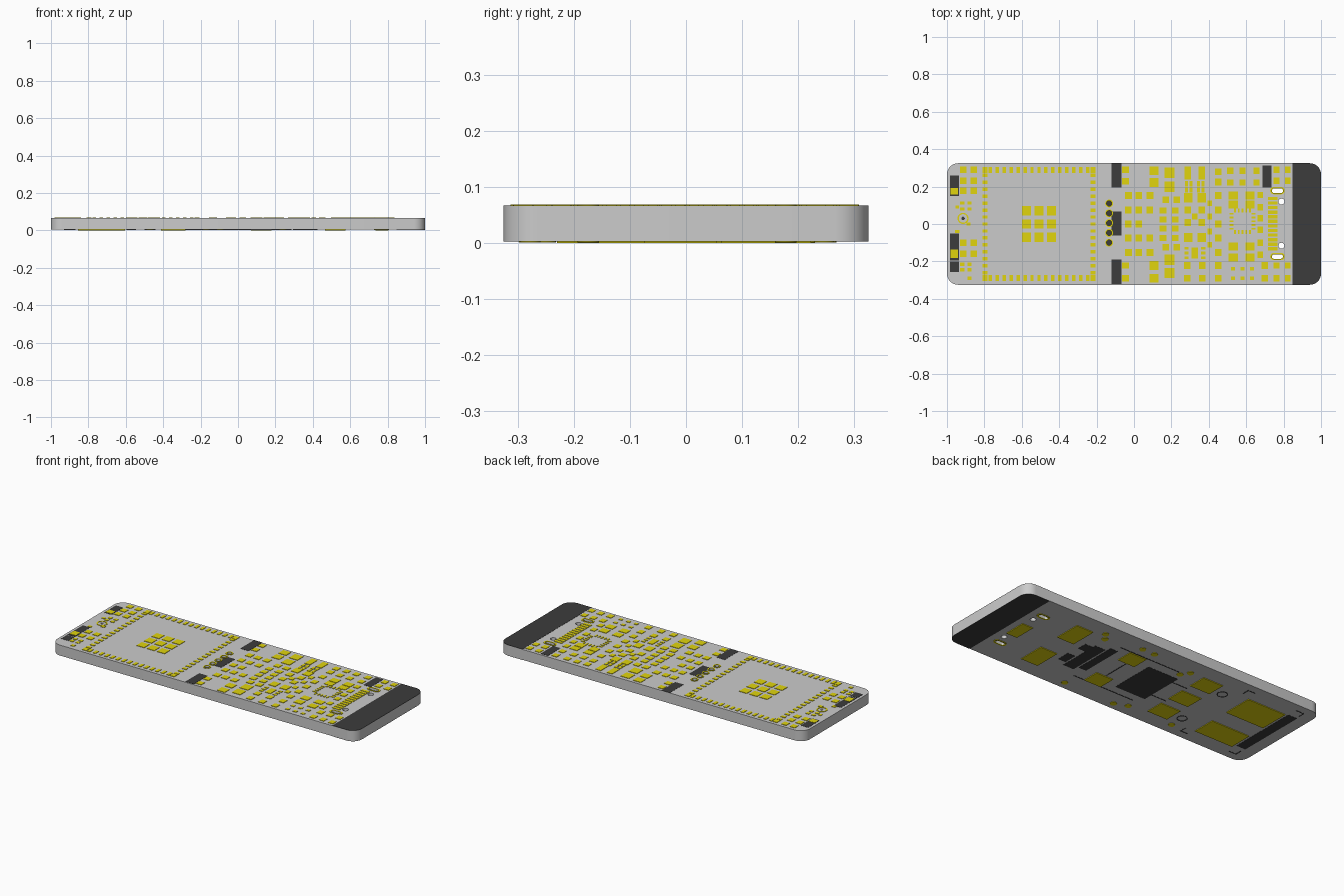
import bpy, bmesh, math

BOT, TOP, LIFT = 0.004, 0.066, 0.0685      # board underside, board top, pad top


def material(name, rgb):
    m = bpy.data.materials.new(name)
    m.diffuse_color = (*rgb, 1)
    return m


GOLD = material("gold", (0.75, 0.66, 0.004))
BLACK = material("black_ink", (0.045, 0.045, 0.045))


def arc(cx, cy, r, a0, a1, n):
    return [(cx + r * math.cos(math.radians(a0 + (a1 - a0) * i / n)),
             cy + r * math.sin(math.radians(a0 + (a1 - a0) * i / n))) for i in range(n + 1)]


def rrect(cx, cy, w, h, r, n=8):
    pts = []
    for k, (sx, sy) in enumerate([(1, 1), (-1, 1), (-1, -1), (1, -1)]):
        pts += arc(cx + sx * (w / 2 - r), cy + sy * (h / 2 - r), r, 90 * k, 90 * k + 90, n)
    return pts


def circle(cx, cy, r, n=20):
    return arc(cx, cy, r, 0, 360, n)[:-1]


def plate(name, loops, z0, z1, mat=None):
    """Flat plate from 2D loops; inner loops become holes."""
    cu = bpy.data.curves.new(name, 'CURVE')
    cu.dimensions, cu.fill_mode, cu.extrude = '2D', 'BOTH', (z1 - z0) / 2
    for pts in loops:
        s = cu.splines.new('POLY')
        s.points.add(len(pts) - 1)
        for p, (x, y) in zip(s.points, pts):
            p.co = (x, y, 0, 1)
        s.use_cyclic_u = True
    tmp = bpy.data.objects.new(name + "_outline", cu)
    bpy.context.collection.objects.link(tmp)
    bpy.context.view_layer.update()
    me = bpy.data.meshes.new_from_object(tmp.evaluated_get(bpy.context.evaluated_depsgraph_get()))
    bpy.data.objects.remove(tmp)
    bm = bmesh.new()
    bm.from_mesh(me)
    bmesh.ops.remove_doubles(bm, verts=bm.verts, dist=1e-5)
    bmesh.ops.translate(bm, verts=bm.verts, vec=(0, 0, (z0 + z1) / 2))
    bmesh.ops.recalc_face_normals(bm, faces=bm.faces)
    bm.to_mesh(me)
    bm.free()
    ob = bpy.data.objects.new(name, me)
    bpy.context.collection.objects.link(ob)
    me.materials.clear()
    if mat:
        me.materials.append(mat)
    bpy.ops.object.select_all(action='DESELECT')
    ob.select_set(True)
    bpy.context.view_layer.objects.active = ob
    bpy.ops.object.shade_smooth_by_angle(angle=math.radians(30))
    return ob


def pads(name, rects, z0=TOP, z1=LIFT, mat=GOLD):
    """One object made of boxes (cx, cy, width, depth)."""
    bm = bmesh.new()
    for cx, cy, w, h in rects:
        vs = bmesh.ops.create_cube(bm, size=1)["verts"]
        for v in vs:
            v.co = (cx + v.co.x * w, cy + v.co.y * h, (z0 + z1) / 2 + v.co.z * (z1 - z0))
    me = bpy.data.meshes.new(name)
    bm.to_mesh(me)
    bm.free()
    me.materials.append(mat)
    bpy.context.collection.objects.link(bpy.data.objects.new(name, me))


def grid(xs, ys, w, h):
    return [(x, y, w, h) for x in xs for y in ys]


# Board with drilled holes and connector slots
pins = [(-0.133, 0.11 - 0.0525 * i) for i in range(5)]
pegs = [(0.788, 0.12), (0.788, -0.116)]
slots = [(0.767, 0.178), (0.767, -0.174)]
VIA = (-0.914, 0.03)
holes = [circle(*p, 0.014) for p in pins] + [circle(*p, 0.016) for p in pegs]
holes += [rrect(*s, 0.06, 0.024, 0.0119) for s in slots] + [circle(*VIA, 0.007)]
plate("board", [rrect(0, 0, 2, 0.65, 0.06)] + holes, BOT, TOP)

# Ink band over the connector end, both faces
band = [(0.847, -0.325)] + arc(0.94, -0.265, 0.06, -90, 0, 8) + arc(0.94, 0.265, 0.06, 0, 90, 8) + [(0.847, 0.325)]
plate("end_band_top", [band], TOP, TOP + 0.001, BLACK)
plate("end_band_bottom", [band], BOT - 0.001, BOT, BLACK)

# Plated rings around holes and slots, both faces
for side, z0, z1 in (("top", TOP, LIFT), ("bottom", 0.001, BOT)):
    for i, s in enumerate(slots):
        plate(f"slot_ring_{side}_{i}", [rrect(*s, 0.078, 0.038, 0.0189), rrect(*s, 0.06, 0.024, 0.0119)], z0, z1, GOLD)
for i, p in enumerate(pins):
    plate(f"pin_ring_{i}", [circle(*p, 0.021), circle(*p, 0.014)], TOP, LIFT, GOLD)
plate("via_ring", [circle(*VIA, 0.03), circle(*VIA, 0.023)], TOP, LIFT, GOLD)

# Module footprint: perimeter pads, corner pads, thermal grid
MX = -0.508
steps = [-0.26 + 0.52 * i / 14 for i in range(15)]
pads("module_pads",
     grid([MX - 0.289, MX + 0.289], steps, 0.028, 0.018)
     + grid([MX + s for s in steps], [-0.289, 0.289], 0.018, 0.034)
     + grid([MX - 0.289, MX + 0.289], [-0.289, 0.289], 0.028, 0.034)
     + grid([MX - 0.067, MX, MX + 0.067], [-0.07, 0, 0.07], 0.05, 0.05))

# Ink labels on the top face
pads("top_labels", [(-0.96, 0.205, 0.048, 0.11), (-0.96, -0.122, 0.048, 0.145), (-0.96, -0.228, 0.048, 0.055),
                    (-0.094, 0.26, 0.055, 0.13), (-0.094, 0.003, 0.055, 0.13), (-0.094, -0.255, 0.055, 0.13),
                    (0.711, 0.255, 0.048, 0.118)], TOP, TOP + 0.001, BLACK)

# Left end buttons and small parts
pads("left_end_pads",
     grid([-0.912, -0.856], [0.29, 0.232, 0.178], 0.034, 0.034)
     + grid([-0.912, -0.856], [-0.1, -0.16], 0.034, 0.034)
     + grid([-0.918, -0.88], [0.112, 0.08, -0.215, -0.245], 0.022, 0.018)
     + [(-0.96, 0.175, 0.04, 0.036), (-0.96, -0.158, 0.04, 0.045), (-0.945, 0.09, 0.02, 0.016),
        (-0.885, 0.0, 0.022, 0.018), (-0.945, -0.04, 0.022, 0.018), (-0.88, -0.29, 0.022, 0.018)])

# Passive parts right of the module
pads("passive_pads",
     grid([-0.045], [0.29, 0.228, -0.222, -0.29], 0.036, 0.034)
     + grid([-0.03, 0.025, 0.085], [0.152, -0.152], 0.036, 0.036)
     + grid([-0.03, 0.025, 0.085], [0.075, -0.075], 0.034, 0.036)
     + grid([-0.03, 0.025], [0.0], 0.034, 0.036)
     + grid([0.107], [0.285, 0.222, -0.222, -0.29], 0.05, 0.046)
     + grid([0.19], [0.275, 0.2, -0.19, -0.262], 0.055, 0.056)
     + grid([0.155, 0.22], [0.072, 0.024, -0.024, -0.075], 0.036, 0.032)
     + grid([0.17, 0.228], [0.13, -0.125], 0.036, 0.034))

# Regulator and driver chips in the middle
pads("chip_pads",
     grid([0.288, 0.362], [0.29, 0.256, 0.075, 0.008], 0.036, 0.036)
     + grid([0.28, 0.305, 0.345, 0.37], [0.215, 0.182], 0.016, 0.028)
     + grid([0.29, 0.362], [0.14, -0.072], 0.044, 0.05)
     + grid([0.285, 0.365], [-0.222, -0.29], 0.034, 0.036)
     + grid([0.28, 0.37], [-0.13, -0.155, -0.18], 0.022, 0.014)
     + [(0.325, -0.155, 0.034, 0.06), (0.325, 0.04, 0.03, 0.03)]
     + grid([0.45], [0.28, 0.225, 0.152, 0.075, 0.0, -0.075, -0.152, -0.222, -0.29], 0.034, 0.036)
     + grid([0.405], [0.11, 0.04, -0.04, -0.11], 0.026, 0.03))

# Leadless chip with a ring of fine pads
CX, CY = 0.58, 0.015
fine = [-0.04 + 0.02 * i for i in range(5)]
pads("leadless_chip_pads",
     grid([CX - 0.058, CX + 0.058], [CY + s for s in fine], 0.022, 0.009)
     + grid([CX + s for s in fine], [CY - 0.058, CY + 0.058], 0.009, 0.022))
pads("chip_support_pads",
     grid([0.53, 0.62], [0.152, 0.105, -0.12, -0.18], 0.05, 0.042)
     + grid([0.515, 0.58, 0.655], [0.285, 0.222], 0.034, 0.034)
     + grid([0.53, 0.58, 0.63], [-0.24, -0.29], 0.022, 0.018)
     + grid([0.675], [0.155, 0.09, 0.03, -0.03, -0.1, -0.165], 0.03, 0.034))

# Connector contacts and end passives
pads("connector_pads",
     grid([0.741], [0.002 + 0.0245 * (i - 5.5) for i in range(12)], 0.05, 0.017)
     + grid([0.762, 0.822], [0.29, 0.232, -0.222, -0.29], 0.032, 0.034)
     + grid([0.7], [-0.222, -0.29], 0.034, 0.036))

# Underside: battery, switch and test pads
pads("underside_pads",
     [(-0.73, 0.118, 0.25, 0.18), (-0.73, -0.155, 0.25, 0.14), (0.77, -0.01, 0.07, 0.13)]
     + grid([-0.347], [0.175, 0.0, -0.17], 0.13, 0.11)
     + grid([0.52], [0.143, -0.15], 0.11, 0.16)
     + grid([0.125], [0.135, -0.138], 0.11, 0.1), 0, BOT)
for i, p in enumerate([(0.4, 0.246), (0.37, 0.205), (0.15, 0.25), (0.07, 0.25), (-0.167, 0.175), (-0.2, 0.22),
                       (0.24, -0.277), (-0.095, -0.28), (-0.17, -0.25), (-0.47, -0.255)]):
    plate(f"test_point_{i}", [circle(*p, 0.018)], 0.001, BOT, GOLD)

# Underside ink: labels, traces, corner marks and rings
pads("underside_labels", [(-0.09, -0.005, 0.2, 0.27), (-0.9, 0.005, 0.06, 0.42), (0.33, -0.01, 0.07, 0.26),
                          (0.26, 0.02, 0.05, 0.26), (0.4, -0.07, 0.05, 0.08), (0.39, 0.07, 0.05, 0.06)],
     BOT - 0.001, BOT, BLACK)
marks = [(0.2 * k - 0.05, s * 0.19, 0.2, 0.006) for k in (0, 1) for s in (-1, 1)]
for s in (-1, 1):
    marks += [(-0.57, s * 0.275, 0.05, 0.006), (-0.548, s * 0.255, 0.006, 0.04),
              (-0.9, s * 0.275, 0.05, 0.006), (-0.925, s * 0.255, 0.006, 0.04),
              (-0.24, s * 0.085, 0.1, 0.006), (0.12, s * 0.04, 0.006, 0.08)]
pads("underside_marks", marks, BOT - 0.001, BOT, BLACK)
for i, y in enumerate((0.157, -0.17)):
    plate(f"underside_ring_{i}", [circle(-0.47, y, 0.03), circle(-0.47, y, 0.024)], BOT - 0.001, BOT, BLACK)
